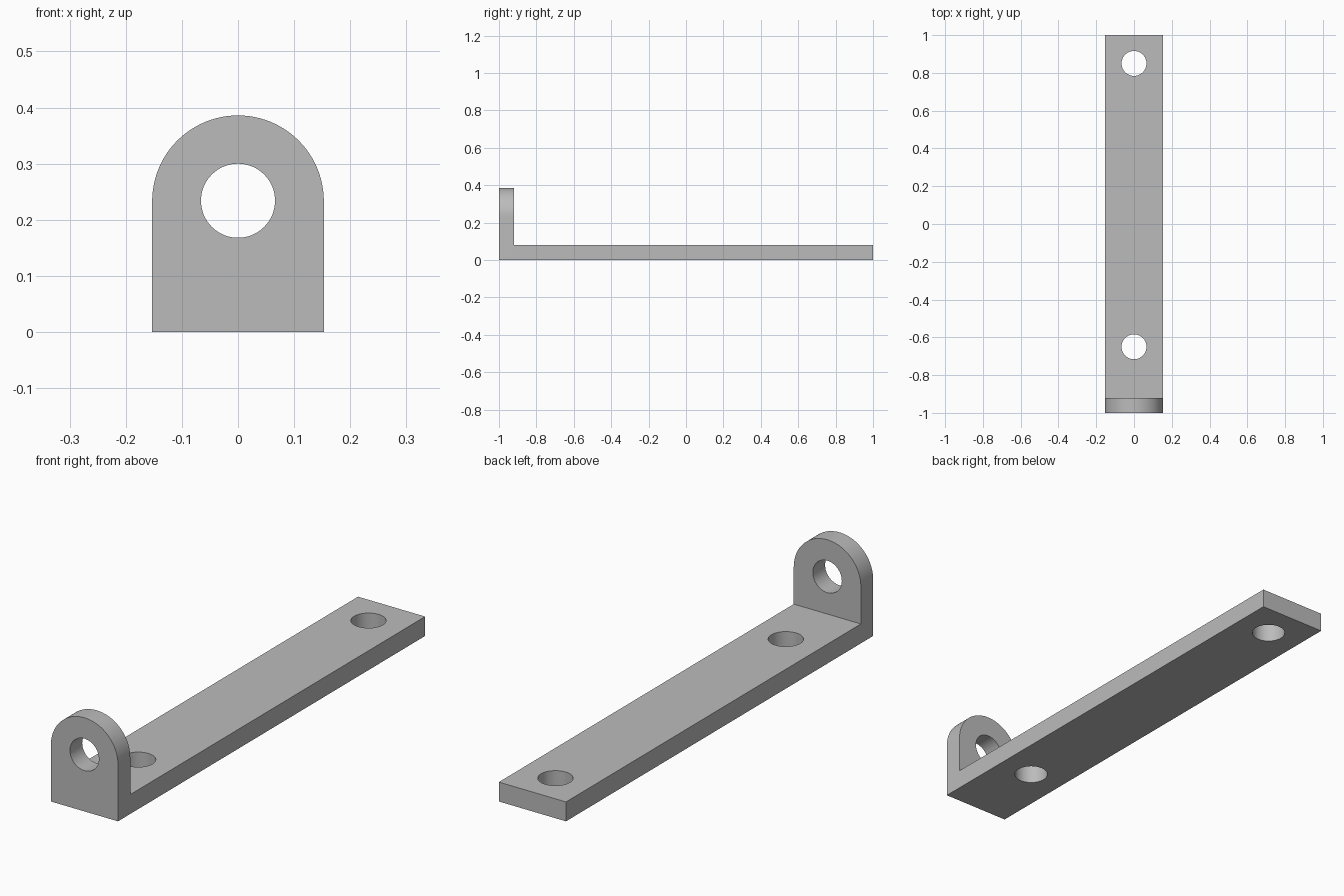
import bpy
import bmesh
import math
from mathutils import Matrix

HALF_W = 0.153    # half width of the strip and radius of the rounded ear
THICK = 0.08      # plate thickness
PIVOT_Z = 0.234   # height of the ear's hole
HOLE_R = 0.066

if "Cube" in bpy.data.objects:
    bpy.data.objects.remove(bpy.data.objects["Cube"])

steel = bpy.data.materials.new("grey steel")
steel.use_nodes = True
GREY = (0.5, 0.5, 0.5, 1)
steel.diffuse_color = GREY
steel.node_tree.nodes["Principled BSDF"].inputs["Base Color"].default_value = GREY


def make_object(name, bm):
    bmesh.ops.recalc_face_normals(bm, faces=bm.faces)
    mesh = bpy.data.meshes.new(name)
    bm.to_mesh(mesh)
    bm.free()
    obj = bpy.data.objects.new(name, mesh)
    mesh.materials.append(steel)
    bpy.context.collection.objects.link(obj)
    return obj


def cylinder_cutter(name, location, axis):
    bm = bmesh.new()
    turn = Matrix.Rotation(math.pi / 2, 4, "X") if axis == "Y" else Matrix()
    bmesh.ops.create_cone(bm, cap_ends=True, segments=64, radius1=HOLE_R, radius2=HOLE_R,
                          depth=0.4, matrix=Matrix.Translation(location) @ turn)
    return make_object(name, bm)


def box_cutter(name, low, high):
    bm = bmesh.new()
    size = [b - a for a, b in zip(low, high)]
    centre = [(a + b) / 2 for a, b in zip(low, high)]
    bmesh.ops.create_cube(bm, size=1, matrix=Matrix.Translation(centre) @ Matrix.Diagonal((*size, 1)))
    return make_object(name, bm)


# Arched bar running the full length: the ear's outline swept front to back
steps = 48
outline = [(-HALF_W, 0), (HALF_W, 0)]
for i in range(steps + 1):
    a = math.pi * i / steps
    outline.append((HALF_W * math.cos(a), PIVOT_Z - 0.001 + HALF_W * math.sin(a)))
bm = bmesh.new()
face = bm.faces.new([bm.verts.new((x, -1, z)) for x, z in outline])
swept = bmesh.ops.extrude_face_region(bm, geom=[face])["geom"]
bmesh.ops.translate(bm, vec=(0, 2, 0), verts=[v for v in swept if isinstance(v, bmesh.types.BMVert)])
bracket = make_object("angle_bracket", bm)

# Cut away everything above the strip behind the ear, then drill the holes
cutters = [
    box_cutter("strip_clearance", (-0.4, THICK - 1, THICK), (0.4, 1.2, 0.6)),
    cylinder_cutter("ear_hole", (0, THICK / 2 - 1, PIVOT_Z), "Y"),
    cylinder_cutter("front_screw_hole", (0, -0.65, THICK / 2), "Z"),
    cylinder_cutter("back_screw_hole", (0, 0.85, THICK / 2), "Z"),
]
bpy.ops.object.select_all(action="DESELECT")
bpy.context.view_layer.objects.active = bracket
bracket.select_set(True)
for cutter in cutters:
    cutter.hide_render = True
    cut = bracket.modifiers.new(cutter.name, "BOOLEAN")
    cut.operation = "DIFFERENCE"
    cut.solver = "EXACT"
    cut.object = cutter
    bpy.ops.object.modifier_apply(modifier=cut.name)
    bpy.data.objects.remove(cutter)

# Smooth curved walls, crisp edges
bpy.ops.object.shade_smooth_by_angle(angle=math.radians(30))
